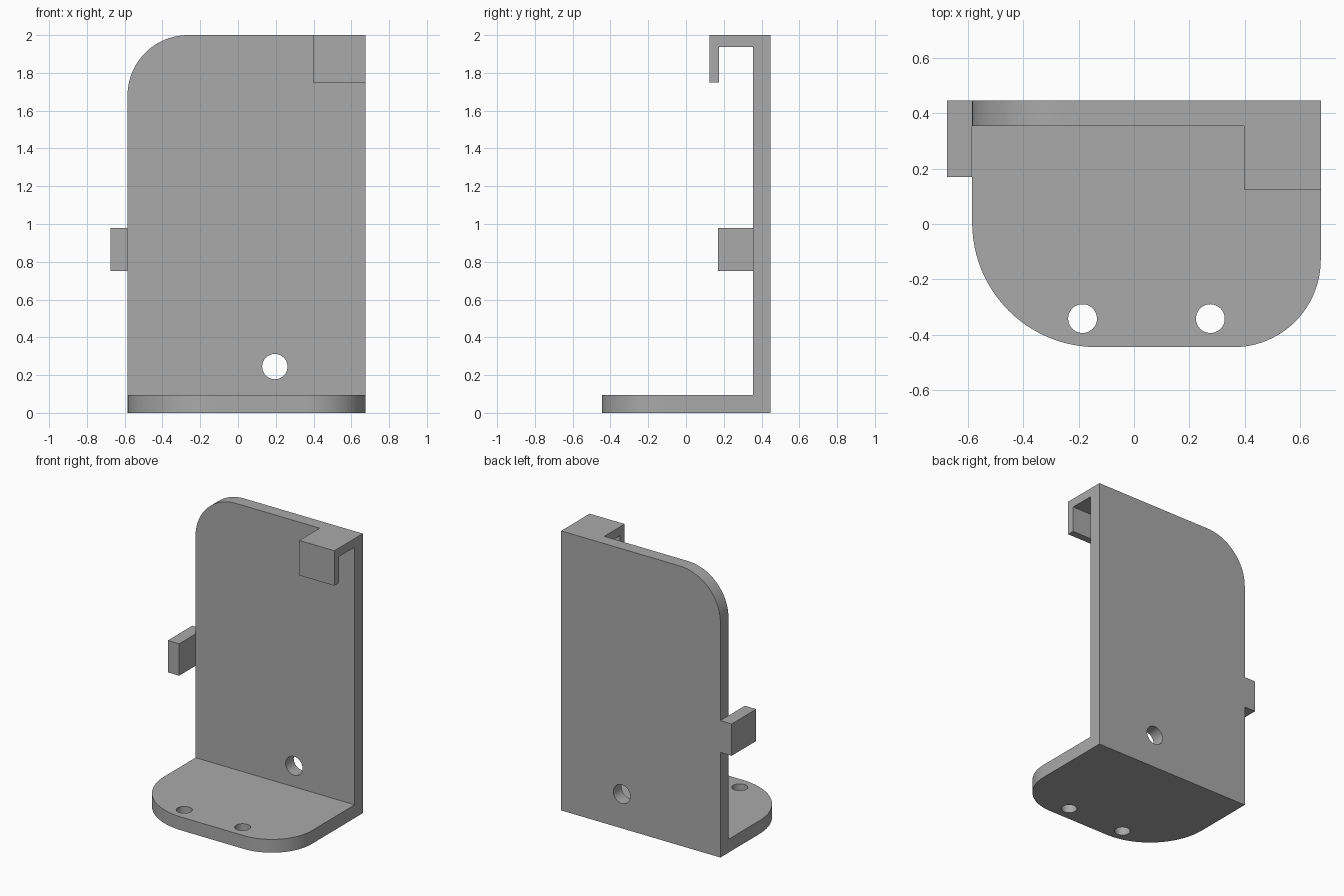
import bpy
import bmesh
from math import cos, sin, pi, radians
from mathutils import Matrix, Vector

if "Cube" in bpy.data.objects:
    bpy.data.objects.remove(bpy.data.objects["Cube"])

LEFT, RIGHT = -0.585, 0.675      # plate edges in x
FRONT, BACK = -0.445, 0.447      # overall depth in y
WALL_FRONT = 0.355
THICK = 0.095
TOP = 2.0

grey = bpy.data.materials.new("plain grey")
grey.use_nodes = True
colour = (0.4, 0.4, 0.4, 1)
grey.diffuse_color = colour
grey.node_tree.nodes["Principled BSDF"].inputs["Base Color"].default_value = colour

# Maps from (profile u, profile v, extrusion w) to world axes
FLAT = Matrix.Identity(3)                            # u=x, v=y, w=z
UPRIGHT = Matrix(((1, 0, 0), (0, 0, 1), (0, 1, 0)))  # u=x, v=z, w=y
SIDEWAYS = Matrix(((0, 0, 1), (1, 0, 0), (0, 1, 0))) # u=y, v=z, w=x


def arc(cx, cy, r, start, end, steps=24):
    """Points of an arc, angles in degrees."""
    angles = [radians(start + (end - start) * i / steps) for i in range(steps + 1)]
    return [(cx + r * cos(a), cy + r * sin(a)) for a in angles]


def extrude(name, profile, low, high, axes):
    """Solid made by extruding a closed profile from low to high."""
    bm = bmesh.new()
    face = bm.faces.new([bm.verts.new(axes @ Vector((u, v, low))) for u, v in profile])
    grown = bmesh.ops.extrude_face_region(bm, geom=[face], use_keep_orig=True)
    moved = [g for g in grown["geom"] if isinstance(g, bmesh.types.BMVert)]
    bmesh.ops.translate(bm, verts=moved, vec=axes @ Vector((0, 0, high - low)))
    bmesh.ops.recalc_face_normals(bm, faces=bm.faces[:])
    mesh = bpy.data.meshes.new(name)
    bm.to_mesh(mesh)
    bm.free()
    mesh.materials.append(grey)
    obj = bpy.data.objects.new(name, mesh)
    bpy.context.collection.objects.link(obj)
    return obj


def drill(obj, u, v, radius, low, high, axes):
    """Cut a round through hole."""
    circle = arc(u, v, radius, 0, 360, 48)[:-1]
    cutter = extrude("hole_cutter", circle, low - 0.05, high + 0.05, axes)
    cutter.hide_render = True
    mod = obj.modifiers.new("hole", "BOOLEAN")
    mod.operation = "DIFFERENCE"
    mod.solver = "EXACT"
    mod.object = cutter
    bpy.context.view_layer.objects.active = obj
    bpy.ops.object.modifier_apply(modifier=mod.name)
    bpy.data.objects.remove(cutter)


# Foot plate with two rounded front corners and two screw holes
r1, r2 = 0.45, 0.315
foot = extrude("foot_plate",
               arc(LEFT + r1, FRONT + r1, r1, 180, 270)
               + arc(RIGHT - r2, FRONT + r2, r2, 270, 360)
               + [(RIGHT, WALL_FRONT), (LEFT, WALL_FRONT)],
               0, THICK, FLAT)
for x in (-0.186, 0.276):
    drill(foot, x, -0.342, 0.052, 0, THICK, FLAT)

# Back wall with one rounded top corner and a hole
r3 = 0.32
wall = extrude("back_wall",
               [(LEFT, 0), (RIGHT, 0), (RIGHT, TOP)]
               + arc(LEFT + r3, TOP - r3, r3, 90, 180),
               WALL_FRONT, BACK, UPRIGHT)
drill(wall, 0.195, 0.245, 0.067, WALL_FRONT, BACK, UPRIGHT)

# Hook at the top, bent forward and down
lip, inner, under = 0.125, 0.176, 1.937
hook = extrude("top_hook",
               [(WALL_FRONT, TOP), (lip, TOP), (lip, 1.75), (inner, 1.75),
                (inner, under), (WALL_FRONT, under)],
               0.398, RIGHT, SIDEWAYS)

# Tab on the side edge, projecting forward
tab = extrude("side_tab",
              [(0.17, 0.752), (BACK, 0.752), (BACK, 0.98), (0.17, 0.98)],
              -0.675, LEFT, SIDEWAYS)

bpy.ops.object.select_all(action="DESELECT")
for part in (foot, wall, hook, tab):
    part.select_set(True)
bpy.context.view_layer.objects.active = wall
bpy.ops.object.shade_smooth_by_angle(angle=radians(30))
